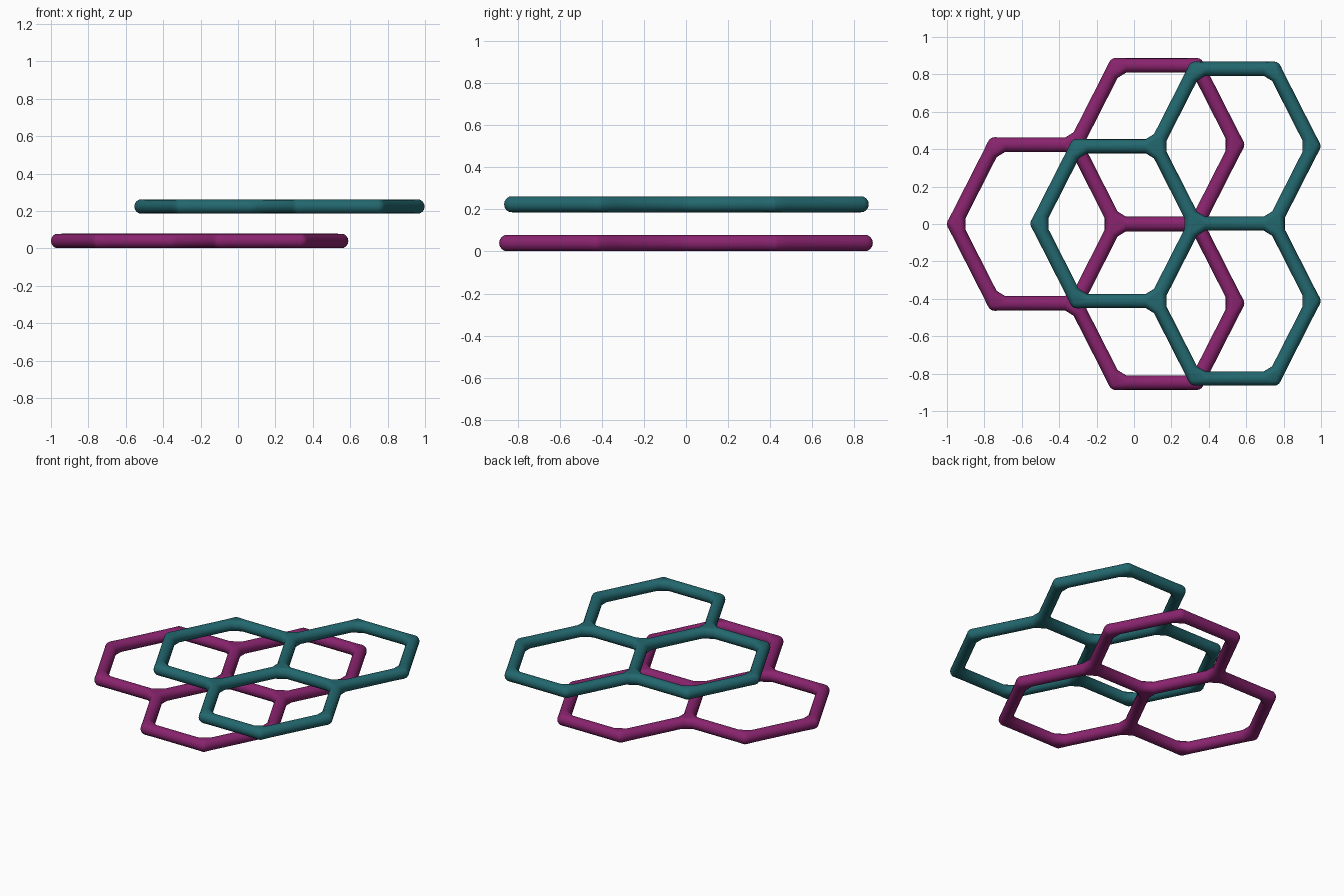
import bpy
import bmesh
from math import cos, sin, pi
from mathutils import Vector

SIDES = 16
CORNERS = [(2, 0), (1, 1), (-1, 1), (-2, 0), (-1, -1), (1, -1)]
CELLS = [(2, 0), (5, 1), (5, -1)]

cube = bpy.data.objects.get("Cube")
if cube:
    bpy.data.objects.remove(cube, do_unlink=True)


def make_material(name, color):
    mat = bpy.data.materials.new(name)
    mat.use_nodes = True
    mat.diffuse_color = color
    mat.node_tree.nodes["Principled BSDF"].inputs["Base Color"].default_value = color
    return mat


def add_ring(bm, center, direction, radius):
    side = direction.cross(Vector((0, 0, 1)))
    angles = [2 * pi * i / SIDES for i in range(SIDES)]
    return [bm.verts.new(center + radius * (side * cos(a) + Vector((0, 0, sin(a)))))
            for a in angles]


def honeycomb(name, origin, scale, mat):
    """Three hexagonal cells of round tube, sharing walls and blended joints."""
    step_x, step_y = 0.2157 * scale, 0.424 * scale
    tube, ball, gap = 0.0388 * scale, 0.04 * scale, 0.055 * scale

    # Shared walls of the cells
    edges = set()
    for cx, cy in CELLS:
        points = [(cx + x, cy + y) for x, y in CORNERS]
        for a, b in zip(points, points[1:] + points[:1]):
            edges.add(tuple(sorted((a, b))))

    def place(p):
        return Vector(origin) + Vector((p[0] * step_x, p[1] * step_y, 0))

    # Straight tubes
    bm = bmesh.new()
    rings_at = {}
    for a, b in sorted(edges):
        start, end = place(a), place(b)
        d = (end - start).normalized()
        first = add_ring(bm, start + d * gap, d, tube)
        last = add_ring(bm, end - d * gap, d, tube)
        for i in range(SIDES):
            j = (i + 1) % SIDES
            bm.faces.new((first[i], first[j], last[j], last[i]))
        rings_at.setdefault(a, []).append(first)
        rings_at.setdefault(b, []).append(last)

    # Rounded joints wrapped around the tube ends
    for node, rings in rings_at.items():
        sphere = bmesh.ops.create_uvsphere(bm, u_segments=SIDES, v_segments=8, radius=ball)["verts"]
        bmesh.ops.translate(bm, verts=sphere, vec=place(node))
        faces = list({f for v in sphere for f in v.link_faces})
        bmesh.ops.delete(bm, geom=faces, context='FACES_ONLY')
        edges_left = list({e for v in sphere for e in v.link_edges})
        bmesh.ops.delete(bm, geom=edges_left, context='EDGES')
        sphere = []
        for k in range(1, 8):
            lat = pi * k / 8 - pi / 2
            for i in range(SIDES):
                lon = 2 * pi * i / SIDES
                offset = Vector((cos(lat) * cos(lon), cos(lat) * sin(lon), sin(lat)))
                sphere.append(bm.verts.new(place(node) + ball * offset))
        ends = [v for ring in rings for v in ring]
        bmesh.ops.convex_hull(bm, input=ends + sphere, use_existing_faces=False)
        for ring in rings:
            members = set(ring)
            caps = [f for f in bm.faces if all(v in members for v in f.verts)]
            bmesh.ops.delete(bm, geom=caps, context='FACES_ONLY')

    # Tidy leftovers inside the joints
    bmesh.ops.delete(bm, geom=[e for e in bm.edges if not e.link_faces], context='EDGES')
    bmesh.ops.delete(bm, geom=[v for v in bm.verts if not v.link_faces], context='VERTS')
    bmesh.ops.recalc_face_normals(bm, faces=bm.faces[:])

    mesh = bpy.data.meshes.new(name)
    bm.to_mesh(mesh)
    bm.free()
    mesh.materials.append(mat)
    obj = bpy.data.objects.new(name, mesh)
    bpy.context.collection.objects.link(obj)
    bpy.ops.object.select_all(action='DESELECT')
    obj.select_set(True)
    bpy.context.view_layer.objects.active = obj
    bpy.ops.object.shade_smooth_by_angle(angle=pi / 4)
    return obj


magenta = make_material("magenta", (0.25, 0.017, 0.155, 1))
teal = make_material("teal", (0.016, 0.137, 0.157, 1))

honeycomb("lower_honeycomb", (-0.96, 0, 0.04), 1.0, magenta)
honeycomb("upper_honeycomb", (-0.515, 0.002, 0.224), 0.976, teal)
